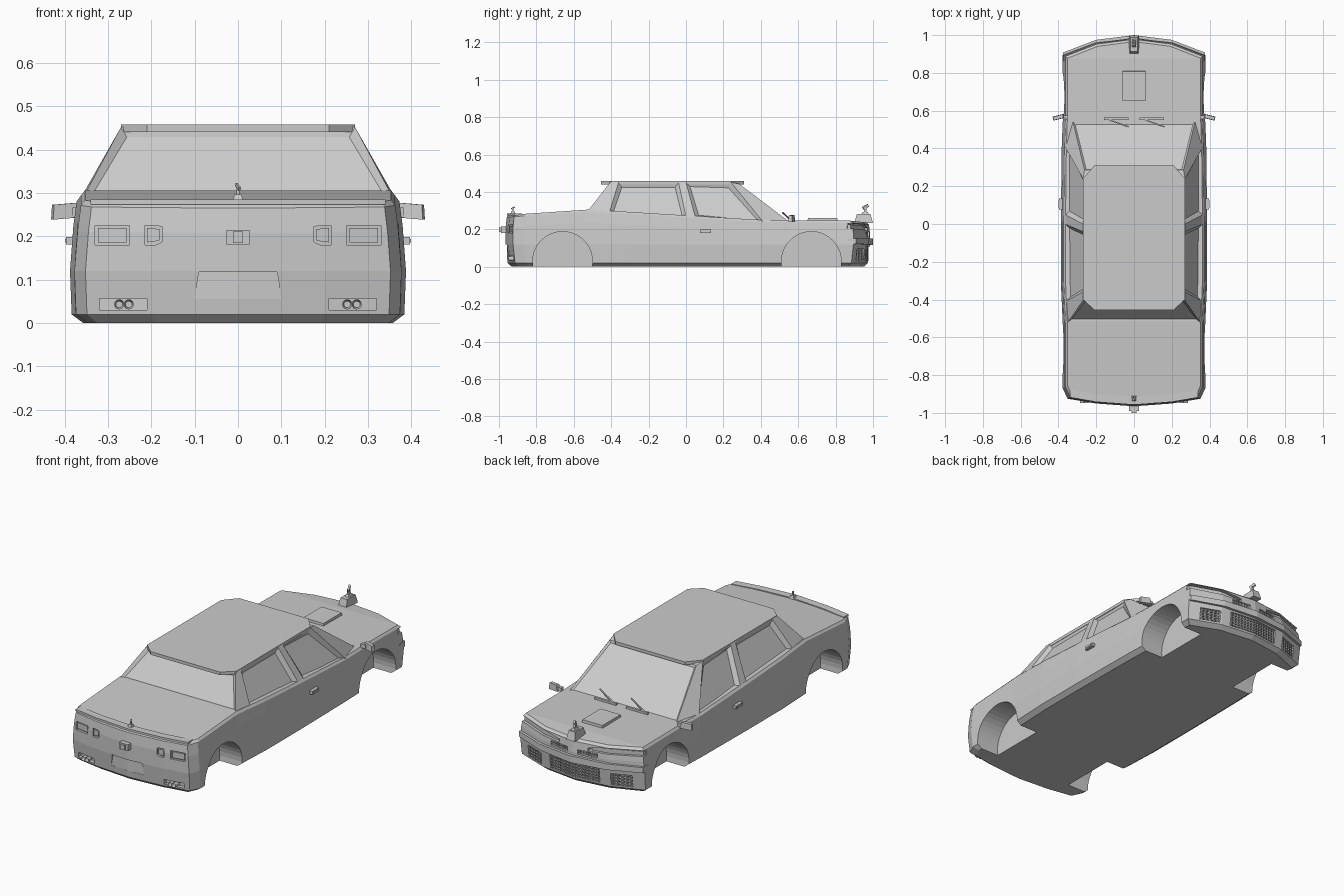
import bpy, bmesh, math
from mathutils import Matrix, Vector, Euler

if "Cube" in bpy.data.objects:
    bpy.data.objects.remove(bpy.data.objects["Cube"])

NOSE = [(0, .985), (.2, .96), (.37, .895)]
TAIL = [(0, -.965), (.2, -.95), (.345, -.925), (.37, -.87)]
DECK = [(-.97, .277), (-.525, .306), (.41, .25), (.895, .246), (1, .236)]


def lerp(table, v):
    for (a, fa), (b, fb) in zip(table, table[1:]):
        if v <= b or (b, fb) == table[-1]:
            return fa + (fb - fa) * (v - a) / (b - a)


def finish(name, bm):
    bmesh.ops.recalc_face_normals(bm, faces=bm.faces)
    me = bpy.data.meshes.new(name)
    bm.to_mesh(me)
    bm.free()
    ob = bpy.data.objects.new(name, me)
    bpy.context.collection.objects.link(ob)
    return ob


def add_box(bm, loc, size, rot=(0, 0, 0), taper=1.0):
    vs = bmesh.ops.create_cube(bm, size=1)['verts']
    for v in vs:
        if v.co.z > 0:
            v.co.x *= taper
            v.co.y *= taper
        v.co = Vector([c * s for c, s in zip(v.co, size)])
        v.co = Euler(rot).to_matrix() @ v.co + Vector(loc)


def add_cyl(bm, loc, r, depth, axis, seg=32):
    m = Matrix.Translation(loc) @ Matrix.Rotation(math.pi / 2, 4, axis)
    bmesh.ops.create_cone(bm, cap_ends=True, segments=seg, radius1=r, radius2=r, depth=depth, matrix=m)


def add_strip(bm, pts, curve, d0, d1):
    """Prism following the curved nose or tail; pts are (x, z low, z high)."""
    s = 1 if curve is NOSE else -1
    rows = []
    for x, z0, z1 in pts:
        y = lerp(curve, abs(x))
        rows.append([bm.verts.new((x, y + s * d, z)) for d, z in ((d0, z0), (d1, z0), (d1, z1), (d0, z1))])
    for a, b in zip(rows, rows[1:]):
        for i in range(4):
            j = (i + 1) % 4
            bm.faces.new((a[i], a[j], b[j], b[i]))
    bm.faces.new(rows[0])
    bm.faces.new(rows[-1])


def both(bm, pts, curve, d0, d1):
    for s in (1, -1):
        add_strip(bm, [(s * x, a, b) for x, a, b in pts], curve, d0, d1)


def cut(target, bm):
    cutter = finish("cutter", bm)
    cutter.hide_render = True
    mod = target.modifiers.new("cut", 'BOOLEAN')
    mod.operation, mod.solver, mod.object = 'DIFFERENCE', 'EXACT', cutter
    bpy.context.view_layer.objects.active = target
    bpy.ops.object.modifier_apply(modifier=mod.name)
    bpy.data.objects.remove(cutter)


# Lower body: plan outline stacked in levels, deck height follows y
plan = TAIL + [(.37, -.525), (.38, -.3), (.38, 0), (.375, .41), (.37, .55)] + NOSE[::-1]
levels = [(0, 0, .94, .965), (0, .02, 1.01, .988), (0, .12, 1.02, 1),
          (1, -.07, 1.0, 1), (1, -.012, .98, .993), (1, 0, .955, .98)]
bm = bmesh.new()
rings = []
for on_deck, dz, sx, sy in levels:
    right = [bm.verts.new((x * sx, y * sy, dz + on_deck * lerp(DECK, y))) for x, y in plan]
    left = [v if v.co.x == 0 else bm.verts.new((-v.co.x, v.co.y, v.co.z)) for v in right]
    rings.append((right, left))
for lo, hi in zip(rings, rings[1:]):
    for a, b in zip(lo, hi):
        for i in range(len(plan) - 1):
            bm.faces.new((a[i], a[i + 1], b[i + 1], b[i]))
for right, left in (rings[0], rings[-1]):
    for i in range(len(plan) - 1):
        bm.faces.new(list(dict.fromkeys((right[i], right[i + 1], left[i + 1], left[i]))))
body = finish("lower_body", bm)

# Wheel wells
bm = bmesh.new()
for y in (-.66, .67):
    for s in (1, -1):
        add_cyl(bm, (s * .37, y, .028), .16, .26, 'Y', 40)
cut(body, bm)

# Nose openings: headlights, grilles
LAMP = [(.085, .192, .207), (.2, .197, .228), (.4, .205, .232)]
bm = bmesh.new()
both(bm, LAMP, NOSE, -.035, .05)
both(bm, [(.03, .162, .186), (.14, .162, .186)], NOSE, -.03, .05)
add_strip(bm, [(-.15, .03, .108), (0, .03, .108), (.15, .03, .108)], NOSE, -.03, .05)
both(bm, [(.21, .03, .095), (.315, .03, .095)], NOSE, -.03, .05)
cut(body, bm)

# Tail openings: lamps, plate, exhausts, lid seam
bm = bmesh.new()
both(bm, [(.25, .18, .225), (.33, .18, .225)], TAIL, -.012, .04)
both(bm, [(.175, .187, .222), (.19, .18, .225), (.215, .18, .225)], TAIL, -.012, .04)
add_strip(bm, [(-.1, .055, .06), (-.09, .055, .118), (0, .055, .118), (.09, .055, .118), (.1, .055, .06)],
          TAIL, -.008, .04)
both(bm, [(.21, .03, .057), (.32, .03, .057)], TAIL, -.03, .04)
cut(body, bm)

# Headlights and front bumper
bm = bmesh.new()
both(bm, [(.1, .193, .207), (.2, .197, .222), (.36, .205, .225)], NOSE, -.04, -.018)
finish("headlights", bm)
bm = bmesh.new()
add_strip(bm, [(x, .115 + abs(x) * .02, .152) for x in (-.375, -.2, 0, .2, .375)], NOSE, -.03, .015)
finish("front_bumper", bm)

# Grille bars
bm = bmesh.new()


def bars(x0, x1, z0, z1, nx, nz):
    for i in range(nx):
        x = x0 + (x1 - x0) * (i + .5) / nx
        add_strip(bm, [(x - .0025, z0, z1), (x + .0025, z0, z1)], NOSE, -.035, -.008)
    for i in range(nz):
        z = z0 + (z1 - z0) * (i + .5) / nz
        xs = [x0, 0, x1] if x0 < 0 < x1 else [x0, x1]
        add_strip(bm, [(x, z - .002, z + .002) for x in xs], NOSE, -.035, -.01)


bars(-.15, .15, .03, .108, 16, 5)
for s in (1, -1):
    a, b = sorted((s * .03, s * .14))
    bars(a, b, .162, .186, 7, 2)
    a, b = sorted((s * .21, s * .315))
    bars(a, b, .03, .095, 5, 4)
finish("grille_bars", bm)

# Tail lamps, trunk lip, exhaust pipes, rear badge block
bm = bmesh.new()
both(bm, [(.257, .186, .219), (.323, .186, .219)], TAIL, -.02, -.005)
both(bm, [(.181, .19, .217), (.21, .186, .219)], TAIL, -.02, -.005)
finish("tail_lamps", bm)
bm = bmesh.new()
add_strip(bm, [(x, .274, .285) for x in (-.34, -.2, 0, .2, .34)], TAIL, -.05, -.008)
finish("trunk_lip", bm)
bm = bmesh.new()
for s in (1, -1):
    for x in (.252, .274):
        add_cyl(bm, (s * x, -.928, .043), .0115, .04, 'X', 16)
caps = [f for f in bm.faces if len(f.verts) > 4]
bmesh.ops.inset_individual(bm, faces=caps, thickness=.004)
bmesh.ops.translate(bm, verts=list({v for f in caps if f.calc_center_median().y < -.94 for v in f.verts}),
                    vec=(0, .02, 0))
finish("exhaust_pipes", bm)
bm = bmesh.new()
add_box(bm, (0, -.974, .198), (.054, .03, .034))
add_box(bm, (0, -.989, .198), (.024, .022, .026))
finish("rear_block", bm)

# Small upright ornaments on trunk and hood
bm = bmesh.new()
add_box(bm, (0, -.925, .288), (.026, .03, .018), taper=.6)
add_box(bm, (0, -.925, .302), (.006, .006, .02))
add_box(bm, (0, -.925, .314), (.005, .022, .008), (.5, 0, .4))
finish("trunk_ornament", bm)
bm = bmesh.new()
add_box(bm, (0, .95, .258), (.052, .098, .046), taper=.75)
add_box(bm, (0, .958, .285), (.024, .045, .014), taper=.6)
add_box(bm, (0, .958, .302), (.012, .012, .028))
add_box(bm, (0, .96, .32), (.01, .034, .016), (.5, 0, .4))
finish("hood_ornament", bm)

# Greenhouse with recessed glass
base = [(.325, .55, .25), (.366, .41, .25), (.366, .05, .272), (.366, 0, .275), (.362, -.41, .298), (.353, -.525, .306)]
top = [(.262, .285, .446), (.27, .24, .455), (.27, 0, .455), (.27, -.04, .455), (.27, -.36, .455), (.27, -.405, .455)]
bm = bmesh.new()
B = [[bm.verts.new((s * x, y, z - .008)) for x, y, z in base] for s in (1, -1)]
T = [[bm.verts.new((s * x, y, z - .003)) for x, y, z in top] for s in (1, -1)]
side_glass = []
for b, t in zip(B, T):
    for i in range(5):
        f = bm.faces.new((b[i], b[i + 1], t[i + 1], t[i]))
        if i in (1, 3):
            side_glass.append(f)
for i in range(5):
    bm.faces.new((T[0][i], T[0][i + 1], T[1][i + 1], T[1][i]))
front = bm.faces.new((B[0][0], B[1][0], T[1][0], T[0][0]))
rear = bm.faces.new((B[0][5], B[1][5], T[1][5], T[0][5]))
bmesh.ops.recalc_face_normals(bm, faces=bm.faces)
bmesh.ops.inset_individual(bm, faces=side_glass, thickness=.028, depth=-.018)
bmesh.ops.inset_individual(bm, faces=[front], thickness=.014, depth=-.008)
bmesh.ops.inset_individual(bm, faces=[rear], thickness=.024, depth=-.012)
finish("cabin", bm)

# Roof panel
outline = [(.21, .31), (.27, .24), (.27, -.4), (.21, -.455)]
outline += [(-x, y) for x, y in outline[::-1]]
bm = bmesh.new()
f = bm.faces.new([bm.verts.new((x, y, .441)) for x, y in outline])
new = bmesh.ops.extrude_face_region(bm, geom=[f])['geom']
bmesh.ops.translate(bm, verts=[v for v in new if isinstance(v, bmesh.types.BMVert)], vec=(0, 0, .017))
finish("roof", bm)

# Hood scoop
bm = bmesh.new()
add_box(bm, (0, .73, .252), (.124, .16, .018), taper=.98)
finish("hood_scoop", bm)

# Wipers
bm = bmesh.new()
for x in (-.095, .095):
    add_box(bm, (x, .557, .258), (.13, .012, .012))
for x in (-.08, .11):
    add_box(bm, (x, .533, .274), (.11, .006, .006), (0, -.3, -.33))
finish("wipers", bm)

# Door mirrors and handles
bm = bmesh.new()
for s in (1, -1):
    add_box(bm, (s * .367, .565, .255), (.03, .02, .022))
    add_box(bm, (s * .4, .565, .258), (.062, .022, .034), (0, s * .08, -s * .25), .85)
finish("door_mirrors", bm)
bm = bmesh.new()
for s in (1, -1):
    add_box(bm, (s * .388, .105, .19), (.018, .058, .018))
    add_box(bm, (s * .392, .105, .19), (.014, .04, .008))
finish("door_handles", bm)
